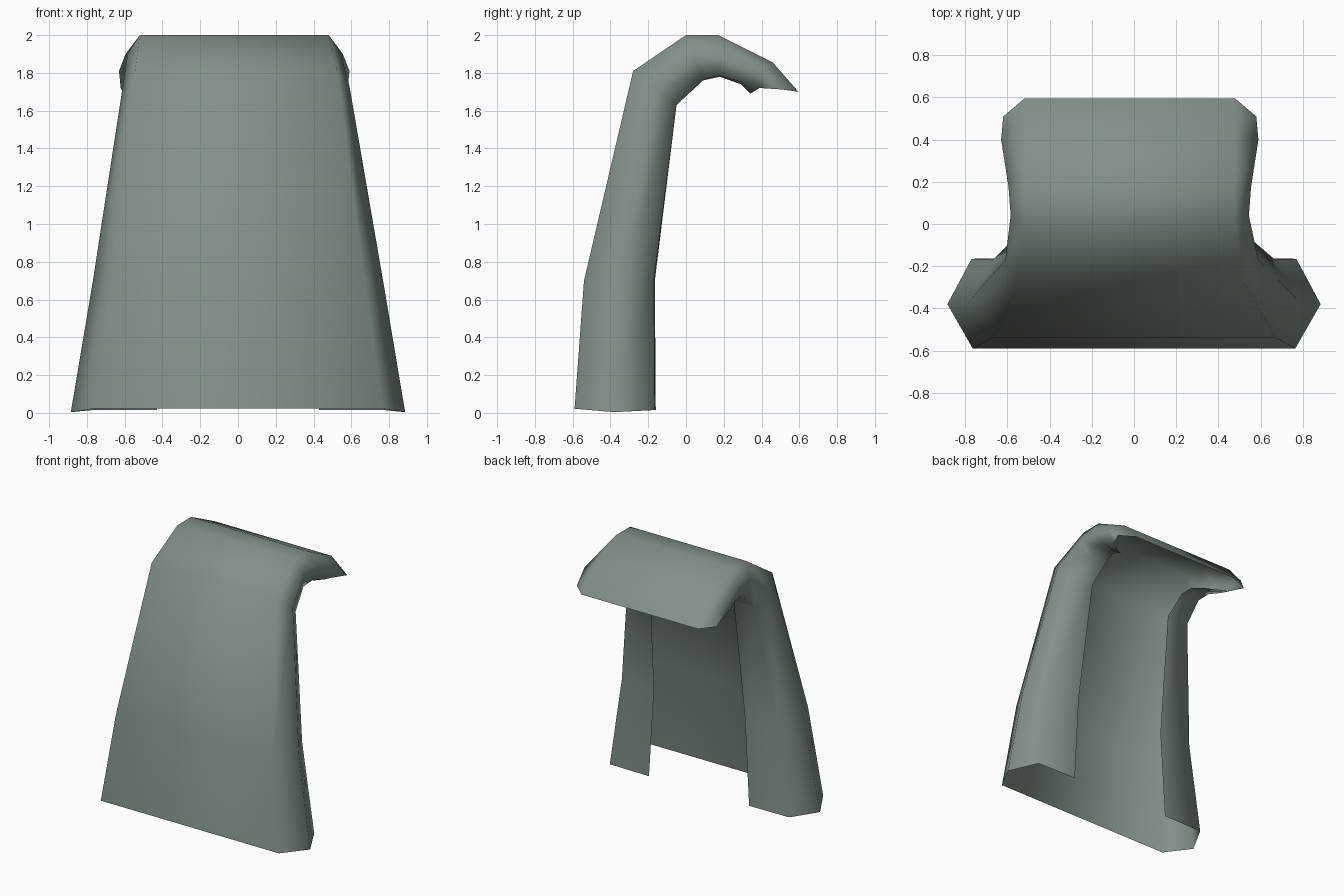
import bpy

# Half cross-sections along the sweep, base to hood tip.
# Each: sideways shift, then (half width, y, z) for front corner, side, back corner, inner lip
SECTIONS = [
    (0.00, (0.765, -0.59, 0.022), (0.885, -0.38, 0.004), (0.77, -0.165, 0.015), (0.43, -0.16, 0.015)),
    (0.00, (0.67, -0.54, 0.70), (0.768, -0.35, 0.70), (0.67, -0.17, 0.70), (0.39, -0.165, 0.70)),
    (-0.01, (0.535, -0.28, 1.81), (0.60, -0.17, 1.73), (0.54, -0.05, 1.63), (0.36, -0.055, 1.63)),
    (-0.02, (0.50, 0.00, 2.00), (0.565, 0.04, 1.90), (0.52, 0.09, 1.765), (0.36, 0.09, 1.76)),
    (-0.02, (0.50, 0.17, 2.00), (0.575, 0.175, 1.90), (0.54, 0.18, 1.785), (0.38, 0.18, 1.78)),
    (-0.02, (0.50, 0.46, 1.855), (0.61, 0.40, 1.81), (0.56, 0.30, 1.75), (0.41, 0.29, 1.74)),
    (-0.02, (0.50, 0.595, 1.70), (0.60, 0.51, 1.712), (0.54, 0.39, 1.72), (0.43, 0.34, 1.69)),
]


def ring(section):
    """Mirror a half section into an open profile, left lip to right lip."""
    shift, *half = section
    left = [(shift - x, y, z) for x, y, z in reversed(half)]
    right = [(shift + x, y, z) for x, y, z in half]
    return left + right


# Open curled shell: bridge neighbouring profiles
verts = [p for s in SECTIONS for p in ring(s)]
n = 8
faces = [(i * n + j, i * n + j + 1, (i + 1) * n + j + 1, (i + 1) * n + j)
         for i in range(len(SECTIONS) - 1) for j in range(n - 1)]

mesh = bpy.data.meshes.new("hooded_shell")
mesh.from_pydata(verts, [], faces)
mesh.polygons.foreach_set("use_smooth", [True] * len(mesh.polygons))
mesh.update()

# Grey green colour
mat = bpy.data.materials.new("grey green")
mat.diffuse_color = (0.225, 0.285, 0.25, 1)
mesh.materials.append(mat)

shell = bpy.data.objects.new("hooded_shell", mesh)
bpy.context.collection.objects.link(shell)
